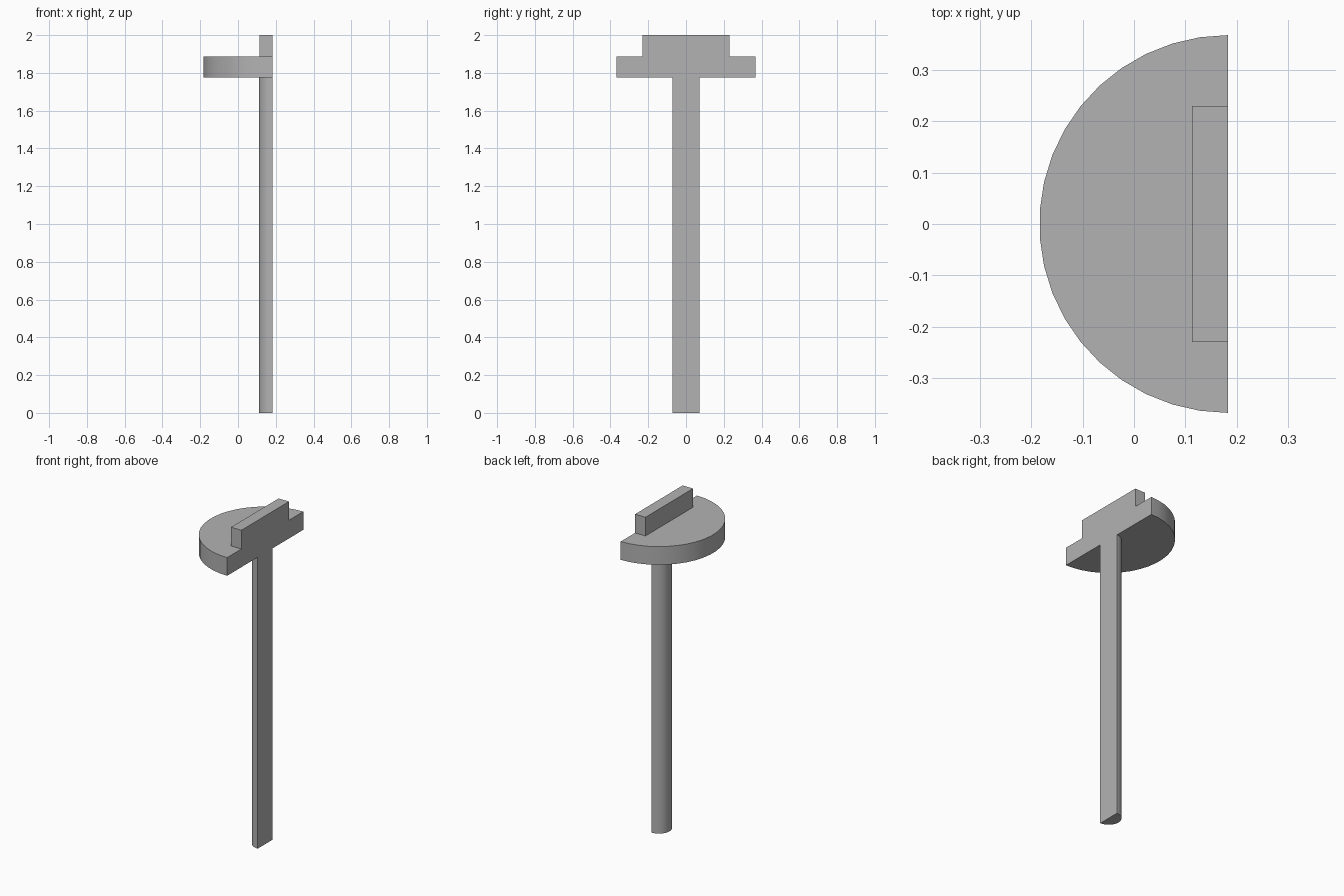
import bpy, bmesh
from math import pi, sin, cos, radians

cube = bpy.data.objects.get("Cube")
if cube:
    bpy.data.objects.remove(cube, do_unlink=True)

FLAT_X = 0.183      # plane of the flat side shared by all parts
SEGMENTS = 21

grey = bpy.data.materials.new("grey")
grey.use_nodes = True
colour = (0.45, 0.45, 0.45, 1)
grey.diffuse_color = colour
grey.node_tree.nodes["Principled BSDF"].inputs["Base Color"].default_value = colour


def extrude_outline(name, outline, bottom, top):
    """Closed prism from an xy outline, smooth on its curved side."""
    bm = bmesh.new()
    base = bm.faces.new([bm.verts.new((x, y, bottom)) for x, y in outline])
    result = bmesh.ops.extrude_face_region(bm, geom=[base], use_keep_orig=True)
    verts = [v for v in result["geom"] if isinstance(v, bmesh.types.BMVert)]
    bmesh.ops.translate(bm, verts=verts, vec=(0, 0, top - bottom))
    bmesh.ops.recalc_face_normals(bm, faces=bm.faces)
    mesh = bpy.data.meshes.new(name)
    bm.to_mesh(mesh)
    bm.free()
    mesh.materials.append(grey)
    obj = bpy.data.objects.new(name, mesh)
    bpy.context.collection.objects.link(obj)
    bpy.ops.object.select_all(action="DESELECT")
    obj.select_set(True)
    bpy.context.view_layer.objects.active = obj
    bpy.ops.object.shade_smooth_by_angle(angle=radians(30))
    return obj


def half_circle(radius):
    angles = [pi * i / SEGMENTS for i in range(SEGMENTS + 1)]
    return [(FLAT_X - radius * sin(a), radius * cos(a)) for a in angles]


# Long half-round stem
extrude_outline("stem", half_circle(0.072), 0, 1.775)

# Half-round head plate
extrude_outline("head_plate", half_circle(0.367), 1.775, 1.886)

# Rectangular bar along the flat side
inner = 0.113
extrude_outline("top_bar", [(inner, -0.229), (FLAT_X, -0.229),
                            (FLAT_X, 0.229), (inner, 0.229)], 1.886, 2)
